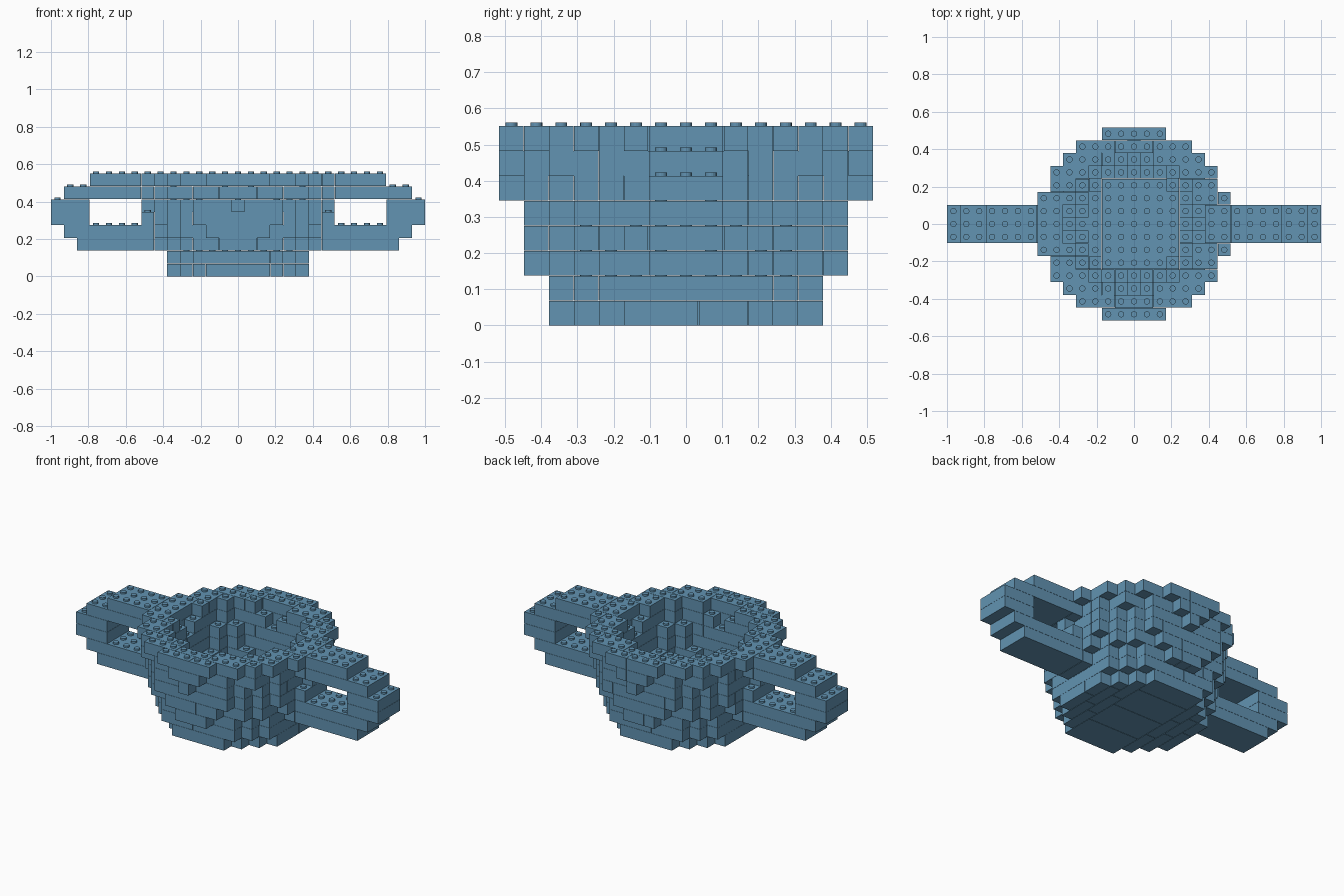
import bpy, bmesh, math
from mathutils import Matrix, Vector

if "Cube" in bpy.data.objects:
    bpy.data.objects.remove(bpy.data.objects["Cube"])

P = 2 / 29            # brick pitch, also the height of one layer
GAP = 0.001           # seam inset on each side of a brick
STUD_R, STUD_H = 0.0165, 0.0105

blue = bpy.data.materials.new("steel blue plastic")
blue.diffuse_color = (0.122, 0.292, 0.445, 1)
blue.use_nodes = True
blue.node_tree.nodes["Principled BSDF"].inputs["Base Color"].default_value = blue.diffuse_color


def ring(outer2, inner2=-1):
    """Grid cells between two squared radii, measured in pitches."""
    return {(i, j) for i in range(-7, 8) for j in range(-7, 8)
            if inner2 < i * i + j * j <= outer2}


def bar(a, b):
    """Grid cells of a three wide handle bar on the right side."""
    return {(i, j) for i in range(a, b + 1) for j in (-1, 0, 1)}


# Each part is a dictionary of layer number -> cells; the bowl flares upwards
right = {2: bar(7, 12), 3: bar(7, 13), 4: bar(7, 7) | bar(12, 14),
         5: bar(12, 14), 6: bar(8, 13), 7: bar(8, 11)}
left = {k: {(-i, j) for i, j in cells} for k, cells in right.items()}
parts = {
    "bowl_floor": {0: ring(30.5), 1: ring(34.5)},
    "lower_wall": {2: ring(38.5, 16.5), 3: ring(42.5, 18.5), 4: ring(46, 20.5)},
    "upper_wall": {5: ring(49.5, 20.5), 6: ring(51, 25.5)},
    "rim": {7: ring(53.5, 26.5)},
    "right_handle": right,
    "left_handle": left,
}
filled = {(i, j, k) for layers in parts.values()
          for k, cells in layers.items() for i, j in cells}


def bricks(cells, along_x, length=8, width=3):
    """Cover a layer with rectangular bricks, as (first cell, last cell)."""
    def turn(c):
        return c if along_x else (c[1], c[0])
    todo, out = {turn(c) for c in cells}, []
    while todo:
        u, v = min(todo, key=lambda c: (c[1], c[0]))
        n = 1
        while n < length and (u + n, v) in todo:
            n += 1
        w = 1
        while w < width and all((u + s, v + w) in todo for s in range(n)):
            w += 1
        todo -= {(u + s, v + t) for s in range(n) for t in range(w)}
        out.append((turn((u, v)), turn((u + n - 1, v + w - 1))))
    return out


def add_brick(bm, a, b, k):
    size = Vector(((b[0] - a[0] + 1) * P - 2 * GAP,
                   (b[1] - a[1] + 1) * P - 2 * GAP, P - GAP))
    centre = Vector(((a[0] + b[0]) * P / 2, (a[1] + b[1]) * P / 2, k * P + size.z / 2))
    bmesh.ops.create_cube(bm, size=1, matrix=Matrix.Translation(centre) @ Matrix.Diagonal((*size, 1)))


def add_stud(bm, i, j, k):
    top = (k + 1) * P - GAP
    bmesh.ops.create_cone(bm, cap_ends=True, segments=16, radius1=STUD_R, radius2=STUD_R,
                          depth=STUD_H,
                          matrix=Matrix.Translation((i * P, j * P, top + STUD_H / 2)))


# Build every part from bricks, with studs wherever the cell above is open
for name, layers in parts.items():
    bm = bmesh.new()
    for k, cells in layers.items():
        for a, b in bricks(cells, k % 2 == 0 or "handle" in name):
            add_brick(bm, a, b, k)
        for i, j in cells:
            if (i, j, k + 1) not in filled:
                add_stud(bm, i, j, k)
    mesh = bpy.data.meshes.new(name)
    bm.to_mesh(mesh)
    bm.free()
    mesh.materials.append(blue)
    bpy.context.collection.objects.link(bpy.data.objects.new(name, mesh))
